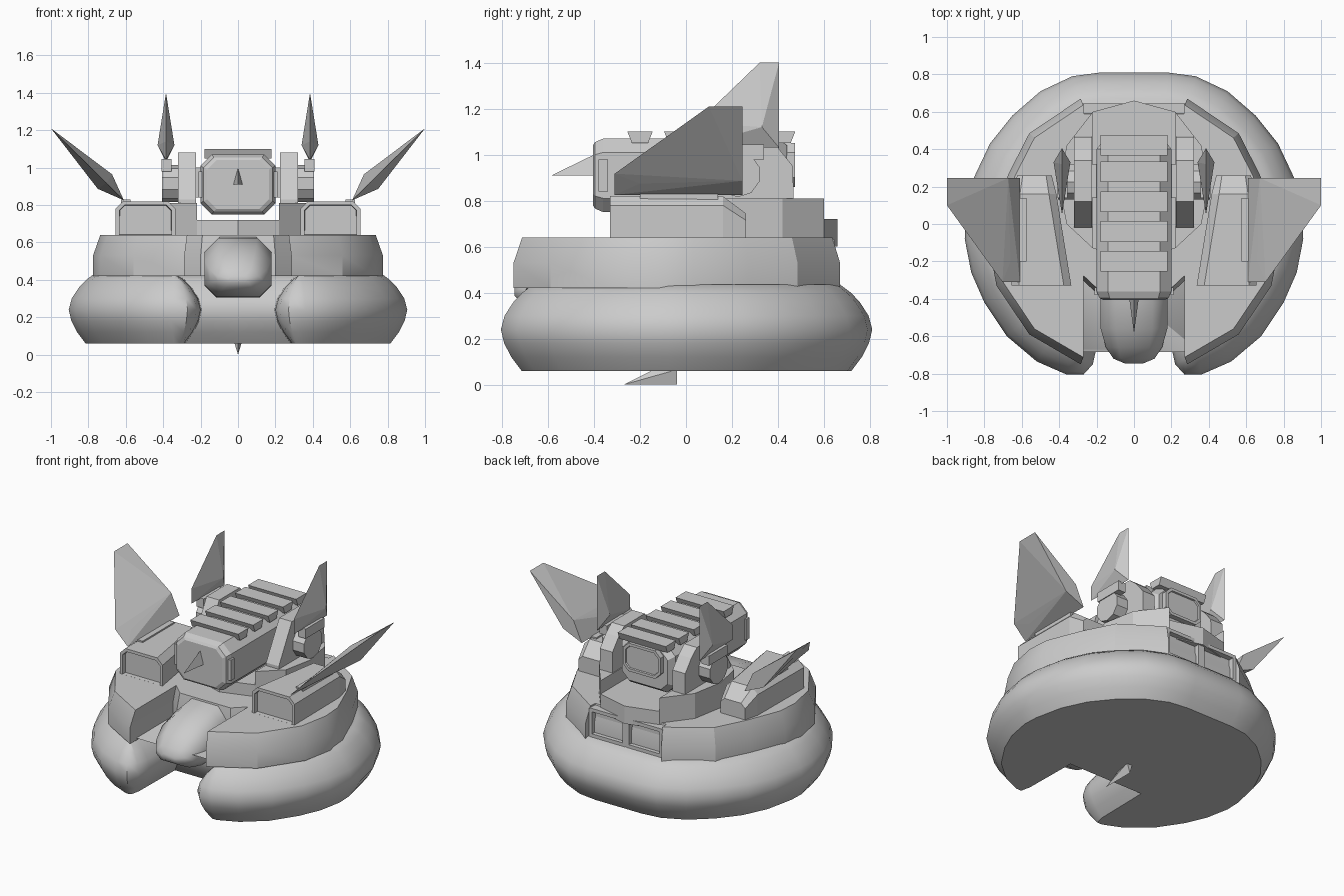
import bpy, bmesh, math
from mathutils import Vector

if "Cube" in bpy.data.objects:
    bpy.data.objects.remove(bpy.data.objects["Cube"])


def make(name, bm, smooth=None):
    bmesh.ops.recalc_face_normals(bm, faces=bm.faces)
    me = bpy.data.meshes.new(name)
    bm.to_mesh(me)
    bm.free()
    ob = bpy.data.objects.new(name, me)
    bpy.context.collection.objects.link(ob)
    if smooth:
        bpy.ops.object.select_all(action='DESELECT')
        ob.select_set(True)
        bpy.context.view_layer.objects.active = ob
        bpy.ops.object.shade_smooth_by_angle(angle=math.radians(smooth))
    return ob


def loft(name, rings, smooth=None, window=None):
    """Join equal rings of points, cap both ends; window=(rim, direction) sinks a panel in the first cap."""
    bm = bmesh.new()
    vs = [[bm.verts.new(p) for p in r] for r in rings]
    n = len(rings[0])
    for a, b in zip(vs, vs[1:]):
        for i in range(n):
            j = (i + 1) % n
            bm.faces.new((a[i], a[j], b[j], b[i]))
    cap = bm.faces.new(vs[0])
    bm.faces.new(vs[-1])
    if window:
        bmesh.ops.recalc_face_normals(bm, faces=bm.faces)
        bmesh.ops.inset_region(bm, faces=[cap], thickness=window[0])
        bmesh.ops.inset_region(bm, faces=[cap], thickness=0.003)
        bmesh.ops.translate(bm, verts=cap.verts, vec=window[1])
    return make(name, bm, smooth)


def hull(name, pts):
    bm = bmesh.new()
    for p in pts:
        bm.verts.new(p)
    bmesh.ops.convex_hull(bm, input=bm.verts)
    return make(name, bm)


def box(name, x0, x1, y0, y1, z0, z1):
    return hull(name, [(x, y, z) for x in (x0, x1) for y in (y0, y1) for z in (z0, z1)])


def side_prism(name, pts, x0, x1):
    return loft(name, [[(x, y, z) for y, z in pts] for x in (x0, x1)])


def cut_rect(y, x0, x1, z0, z1, c, cb=None):
    """Rectangle in the xz plane with cut corners (c on top, cb below)."""
    cb = c if cb is None else cb
    s = 1 if x1 > x0 else -1
    return [(x0 + s*cb, y, z0), (x1 - s*cb, y, z0), (x1, y, z0 + cb), (x1, y, z1 - c),
            (x1 - s*c, y, z1), (x0 + s*c, y, z1), (x0, y, z1 - c), (x0, y, z0 + cb)]


def mirrored(half):
    """Complete a right-half outline running from back centre to front centre."""
    return half + [(-x, y) for x, y in reversed(half) if x > 0]


def inset(pts, d):
    out, n = [], len(pts)
    for i in range(n):
        p, q, r = (Vector(pts[k % n]) for k in (i - 1, i, i + 1))
        a, b = (q - p).normalized(), (r - q).normalized()
        m = Vector((a.y, -a.x)) + Vector((b.y, -b.x))   # inward for clockwise outline
        m.normalize()
        out.append(q + m * d / max(0.6, m.dot(Vector((a.y, -a.x)))))
    return out


# Inflated skirt with the front notch
skirt = mirrored([(0, .81), (.18, .81), (.33, .79), (.5, .71), (.65, .58), (.77, .43), (.855, .25),
                  (.9, .04), (.905, -.08), (.87, -.26), (.8, -.42), (.68, -.6), (.52, -.735),
                  (.36, -.805), (.27, -.805), (.22, -.75), (.2, -.66), (.195, -.36), (0, -.36)])
prof = [(.06, .09), (.12, .045), (.18, .014), (.24, 0), (.3, .016), (.36, .055), (.4, .093), (.435, .14)]
loft('skirt', [[(p.x, p.y, z) for p in inset(skirt, d)] for z, d in prof], smooth=40)

# Hull band above the skirt
band = mirrored([(0, .62), (.28, .62), (.285, .67), (.56, .485), (.67, .27), (.765, .03), (.775, -.12),
                 (.735, -.33), (.56, -.59), (.285, -.75), (.285, -.29), (.2, -.37), (0, -.37)])
loft('hull_band', [[(x*k, y*k, z) for x, y in band] for z, k in ((.42, 1), (.53, 1), (.64, .95))], smooth=25)

# Round-fronted nose in the notch
nose = [(-.28, .18, .31, .638), (-.42, .18, .305, .62), (-.56, .178, .31, .58),
        (-.66, .15, .33, .52), (-.72, .11, .36, .46), (-.745, .05, .385, .42)]
loft('nose', [cut_rect(y, -w, w, a, b, min(w*.45, (b-a)*.4), min(w*.35, (b-a)*.35))
              for y, w, a, b in nose], smooth=50)

# Machinery platform with an open channel down the middle
plat = [(.22, .6), (.36, .42), (.4, .2), (.36, 0), (.22, -.13)]
floor = mirrored([(0, .66)] + plat + [(0, -.2)])
loft('platform_floor', [[(x, y, z) for x, y in floor] for z in (.6, .72)])

# Main engine body, ribs and front blade
loft('engine_body', [cut_rect(y, -w, w, .91 - h, .91 + h, c) for y, w, h, c in
                     ((-.405, .165, .13, .05), (-.395, .185, .145, .055), (-.36, .2, .16, .06),
                      (.4, .2, .16, .06), (.44, .17, .13, .05))])
for y in (-.2, -.04, .12, .28, .42):
    side_prism('engine_rib', [(y - .035, 1.05), (y + .035, 1.05), (y + .055, 1.1), (y - .055, 1.1)], -.18, .18)
loft('engine_rear_plate', [cut_rect(y, -.14, .14, .86, 1.05, .04) for y in (.475, .42)],
     window=(.02, (0, -.01, 0)))
hull('engine_blade', [(0, -.585, .91), (-.025, -.4, .91), (.025, -.4, .91), (0, -.4, 1.0)])

# Keel fin below
hull('keel_fin', [(0, -.27, 0), (.0, -.04, 0), (-.02, -.04, .065), (.02, -.04, .065), (0, -.14, .065)])

for s in (1, -1):
    # Raised platform side
    loft('platform_side', [[(s*x, y, z) for x, y in plat] for z in (.6, .81)])

    # Rear window panel
    loft('rear_window', [cut_rect(y, s*.0, s*.275, .435, .63, .005) for y in (.645, .52)],
         window=(.025, (0, -.035, 0)))

    # Side pod with a recessed front opening
    loft('side_pod', [cut_rect(y, s*a, s*b, .62, t, c, .002) for y, a, b, t, c in
                      ((-.33, .335, .655, .82, .04), (.16, .415, .65, .82, .04), (.26, .44, .625, .745, .03))],
         window=(.022, (0, .03, 0)))

    # Wing hinge strip and swept side wing
    box('wing_hinge', s*.575, s*.625, -.2, .14, .78, .83)
    root, tip = Vector((s*.61, 0, .825)), Vector((s*1.0, 0, 1.21))
    up = Vector((-s*.7, 0, .7))

    def wing_pt(y, t, h=0):
        p = root.lerp(tip, t) + up*h
        return (p.x, y, p.z)
    hull('side_wing', [wing_pt(-.31, 0), wing_pt(-.31, .24), wing_pt(.1, 1), wing_pt(.245, 1),
                       wing_pt(.245, 0), wing_pt(.245, .26, .055), wing_pt(.245, .26, -.055),
                       wing_pt(-.2, .15, .012), wing_pt(-.2, .15, -.012)])

    # Engine bracket
    side_prism('engine_bracket', [(-.02, .7), (-.02, .83), (.12, 1.08), (.34, 1.08), (.4, 1.03),
                                  (.465, .95), (.47, .7)], s*.225, s*.32)
    box('engine_axle', s*.15, s*.24, .14, .32, .84, 1.0)

    # Trunnion cap
    ring = [(.225 + .1*math.cos(a), .915 + .1*math.sin(a))
            for a in (math.pi*(2*i + 1)/10 for i in range(10))]
    side_prism('trunnion_cap', ring, s*.3, s*.405)

    # Upright fin and its mount
    box('fin_mount', s*.355, s*.41, .14, .34, .98, 1.045)
    x = s*.385
    hull('upright_fin', [(x, .05, 1.04), (x, .05, 1.14), (x, .32, 1.4), (x, .405, 1.4), (x, .405, 1.03),
                         (x - .045, .33, 1.12), (x + .045, .33, 1.12)])

    # Engine side vent
    side_prism('engine_vent', [(-.38, .84), (-.34, .84), (-.34, .98), (-.38, .98)], s*.18, s*.212)
